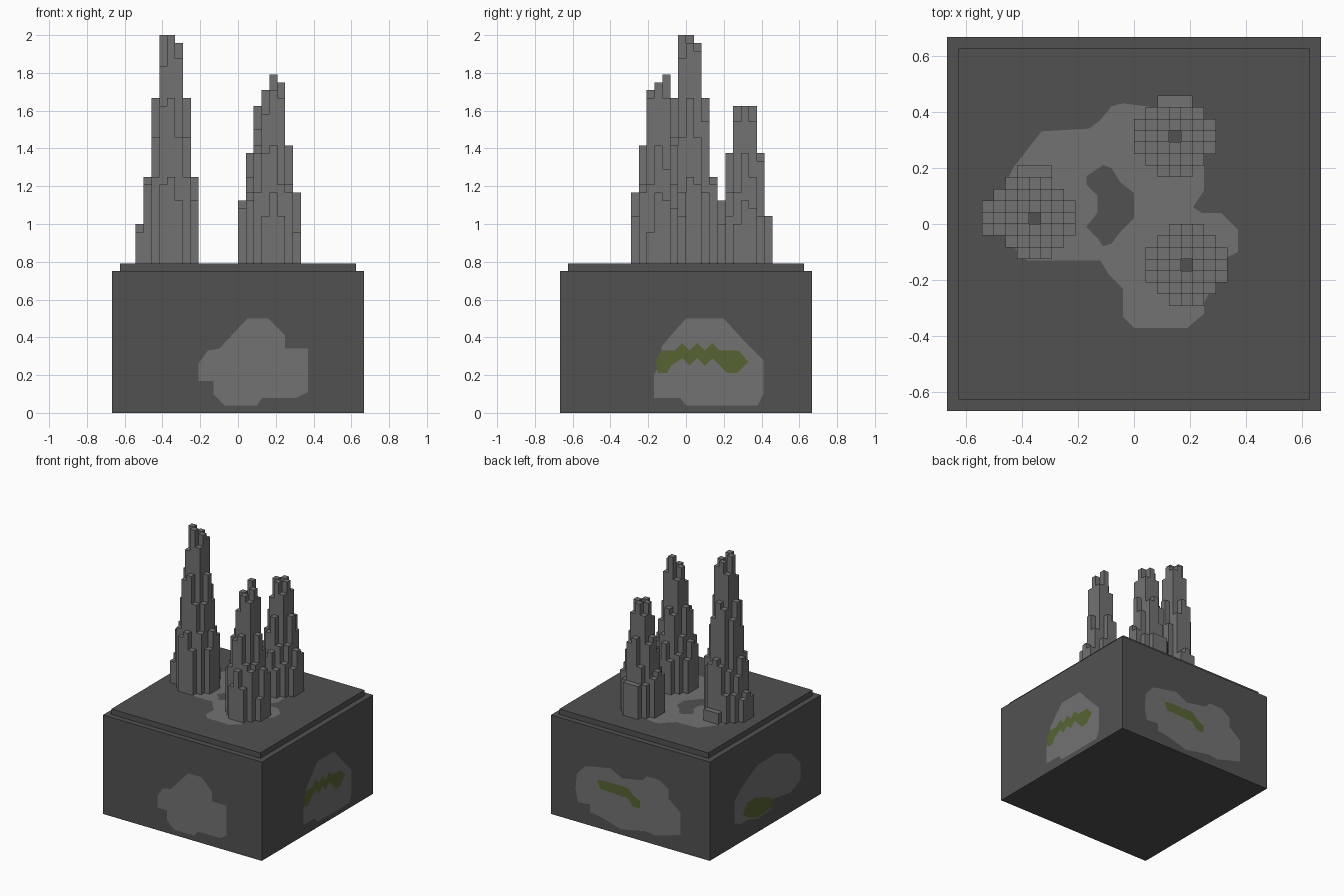
import bpy, bmesh, random
from math import radians
from mathutils import Matrix, Vector
from mathutils.geometry import delaunay_2d_cdt

random.seed(4)
CELL = 1 / 24
FLOOR = 19

if "Cube" in bpy.data.objects:
    bpy.data.objects.remove(bpy.data.objects["Cube"])


def material(name, colour):
    mat = bpy.data.materials.new(name)
    mat.use_nodes = True
    mat.diffuse_color = (*colour, 1)
    mat.node_tree.nodes["Principled BSDF"].inputs["Base Color"].default_value = (*colour, 1)
    return mat


MATERIALS = [
    material("dark stone", (.083, .083, .083)),
    material("grey stone", (.17, .17, .17)),
    material("moss green", (.093, .127, .033)),
]
DARK, GREY, GREEN = range(3)


def finish(bm, name):
    bmesh.ops.remove_doubles(bm, verts=bm.verts, dist=.0001)
    mesh = bpy.data.meshes.new(name)
    bm.to_mesh(mesh)
    bm.free()
    for mat in MATERIALS:
        mesh.materials.append(mat)
    obj = bpy.data.objects.new(name, mesh)
    bpy.context.collection.objects.link(obj)
    return obj


def block(half, low, high, drop_face):
    """Box without the faces that get painted instead."""
    bm = bmesh.new()
    size = Matrix.Diagonal((2 * half, 2 * half, high - low, 1))
    bmesh.ops.create_cube(bm, size=1, matrix=Matrix.Translation((0, 0, (low + high) / 2)) @ size)
    bm.normal_update()
    gone = [f for f in bm.faces if drop_face(f.normal)]
    bmesh.ops.delete(bm, geom=gone, context='FACES_ONLY')
    return bm


def painted_face(bm, corner_a, corner_b, layers, place):
    """Flat rectangle cut along outlines; later layers cover earlier ones."""
    (x0, y0), (x1, y1) = corner_a, corner_b
    outlines = [[Vector(p) for p in ((x0, y0), (x1, y0), (x1, y1), (x0, y1))]]
    colours = [DARK]
    for colour, points in layers:
        loop = [Vector(p) / 100 for p in points]
        area = sum(a.cross(b) for a, b in zip(loop, loop[1:] + loop[:1]))
        outlines.append(loop if area > 0 else loop[::-1])
        colours.append(colour)
    points, loops = [], []
    for loop in outlines:
        loops.append(list(range(len(points), len(points) + len(loop))))
        points += loop
    verts, _, faces, _, _, sources = delaunay_2d_cdt(points, [], loops, 0, 1e-5, True)
    made = [bm.verts.new(place(v)) for v in verts]
    for face, source in zip(faces, sources):
        new = bm.faces.new([made[i] for i in face])
        new.material_index = colours[max(source, default=0)]


# Outlines of the mineral patches and moss streaks, in hundredths
front_patch = [(5, 50), (16, 50), (25, 41), (25, 34), (37, 34), (37, 11), (31, 8), (13, 8),
               (10, 4), (-7, 4), (-13, 10), (-13, 17), (-21, 17), (-21, 26), (-16, 33), (-10, 34)]
right_patch = [(0, 50), (20, 50), (29, 40), (41, 28), (41, 10), (38, 4), (0, 4), (-3, 8),
               (-17, 8), (-17, 20), (-13, 28), (-13, 35), (-8, 41)]
right_moss = [(-16, 28), (-13, 33), (-6, 33), (-2, 37), (2, 33), (6, 37), (10, 33), (14, 37),
              (18, 33), (28, 33), (33, 27), (27, 21), (22, 21), (18, 25), (14, 29), (10, 25),
              (6, 29), (2, 25), (-2, 29), (-8, 25), (-10, 21), (-15, 21)]
back_patch = [(-46, 24), (-45, 36), (-38, 44), (-17, 48), (-7, 43), (10, 46), (14, 50), (25, 50),
              (32, 45), (32, 38), (42, 30), (42, 13), (21, 7), (12, 8), (-8, 4), (-25, 9),
              (-34, 10), (-34, 16), (-44, 15)]
back_moss = [(-28, 36), (-22, 37), (-2, 37), (3, 32), (8, 30), (8, 24), (2, 24), (-2, 29), (-25, 30)]
left_patch = [(-37, 34), (-37, 17), (-30, 14), (-22, 14), (-9, 10), (7, 11), (9, 18), (30, 15),
              (42, 20), (42, 33), (31, 44), (13, 51), (-9, 51), (-27, 42)]
left_moss = [(-27, 20), (-22, 27), (-12, 27), (3, 22), (9, 18), (7, 12), (-9, 11), (-22, 16)]
top_patch = [(-8, 42), (-4, 43), (20, 40), (25, 21), (25, 12), (21, 6), (24, 4), (31, 4),
             (37, -2), (37, -10), (33, -12), (25, -28), (25, -32), (19, -37), (0, -37), (-4, -33),
             (-4, -23), (-9, -18), (-12, -13), (-38, -13), (-46, -5), (-46, 14), (-43, 20),
             (-33, 33), (-16, 34), (-12, 37)]
top_hollow = [(-11, 21), (-8, 20), (-5, 15), (0, 11), (0, 2), (-5, -3), (-8, -7), (-11, -8),
              (-13, -5), (-17, -1), (-13, 4), (-13, 10), (-17, 14), (-17, 17)]

# Base block: four painted sides, turned round the vertical axis
HALF, TOP = 16 * CELL, 18 * CELL
sides = [
    [(GREY, front_patch)],
    [(GREY, right_patch), (GREEN, right_moss)],
    [(GREY, back_patch), (GREEN, back_moss)],
    [(GREY, left_patch), (GREEN, left_moss)],
]
base = block(HALF, 0, TOP, lambda n: abs(n.z) < .5)
for turn, layers in enumerate(sides):
    spin = Matrix.Rotation(radians(90 * turn), 3, 'Z')
    painted_face(base, (-HALF, 0), (HALF, TOP), layers,
                 lambda p: spin @ Vector((p.x, -HALF, p.y)))
finish(base, "base_block")

# Thin slab carrying the spires
RIM, DECK = 15 * CELL, FLOOR * CELL
slab = block(RIM, TOP, DECK, lambda n: n.z > .5)
painted_face(slab, (-RIM, -RIM), (RIM, RIM), [(GREY, top_patch), (DARK, top_hollow)],
             lambda p: Vector((p.x, p.y, DECK)))
finish(slab, "top_slab")

COMPASS = [(1, 0), (1, 1), (0, 1), (-1, 1), (-1, 0), (-1, -1), (0, -1), (1, -1)]


def spire(name, centre, crown, shoulder, skirt, north=None, fringe=False):
    """Stepped tower of square columns around a hollow core."""
    heights = {}
    for dx in range(-4, 5):
        for dy in range(-4, 5):
            d = dx * dx + dy * dy
            if d == 0:
                continue
            if d <= 2:
                h = crown[COMPASS.index((dx, dy))]
            elif d == 4:
                h = shoulder
            elif d == 5:
                h = shoulder - random.choice((1, 3, 5))
            elif d <= 9:
                h = skirt - (random.choice((0, 2)) if d == 8 else 0)
            elif d == 10:
                h = skirt - random.choice((1, 3, 5))
            elif fringe and d <= 17 and (dx == -4 or dy == 4 or (dx < 0 < dy and d == 13)):
                h = FLOOR + 5 - (d == 17)
            else:
                continue
            if north and dy == (4 if fringe else 3):
                h = north
            heights[dx, dy] = h

    bm = bmesh.new()

    def quad(points, colour=GREY):
        corners = [((centre[0] + x) * CELL, (centre[1] + y) * CELL, z * CELL) for x, y, z in points]
        bm.faces.new([bm.verts.new(c) for c in corners]).material_index = colour

    for (x, y), h in heights.items():
        ring = [(x, y), (x + 1, y), (x + 1, y + 1), (x, y + 1)]
        quad([(*p, h) for p in ring])
        # Walls only where the neighbour is lower
        for i, (nx, ny) in enumerate([(0, -1), (1, 0), (0, 1), (-1, 0)]):
            low = heights.get((x + nx, y + ny), FLOOR)
            if low < h:
                a, b = ring[i], ring[(i + 1) % 4]
                quad([(*a, low), (*b, low), (*b, h), (*a, h)])
    # Dark floor of the hollow core
    quad([(x, y, FLOOR + .05) for x, y in ((0, 0), (1, 0), (1, 1), (0, 1))], DARK)
    finish(bm, name)


spire("tall_spire", (-9, 0), [47, 46, 47, 45, 48, 44, 48, 45], 40, 30, north=21, fringe=True)
spire("front_spire", (4, -4), [42, 40, 43, 39, 41, 38, 41, 40], 34, 28)
spire("rear_spire", (3, 7), [39, 37, 39, 37, 39, 36, 39, 37], 33, 27, north=25)
